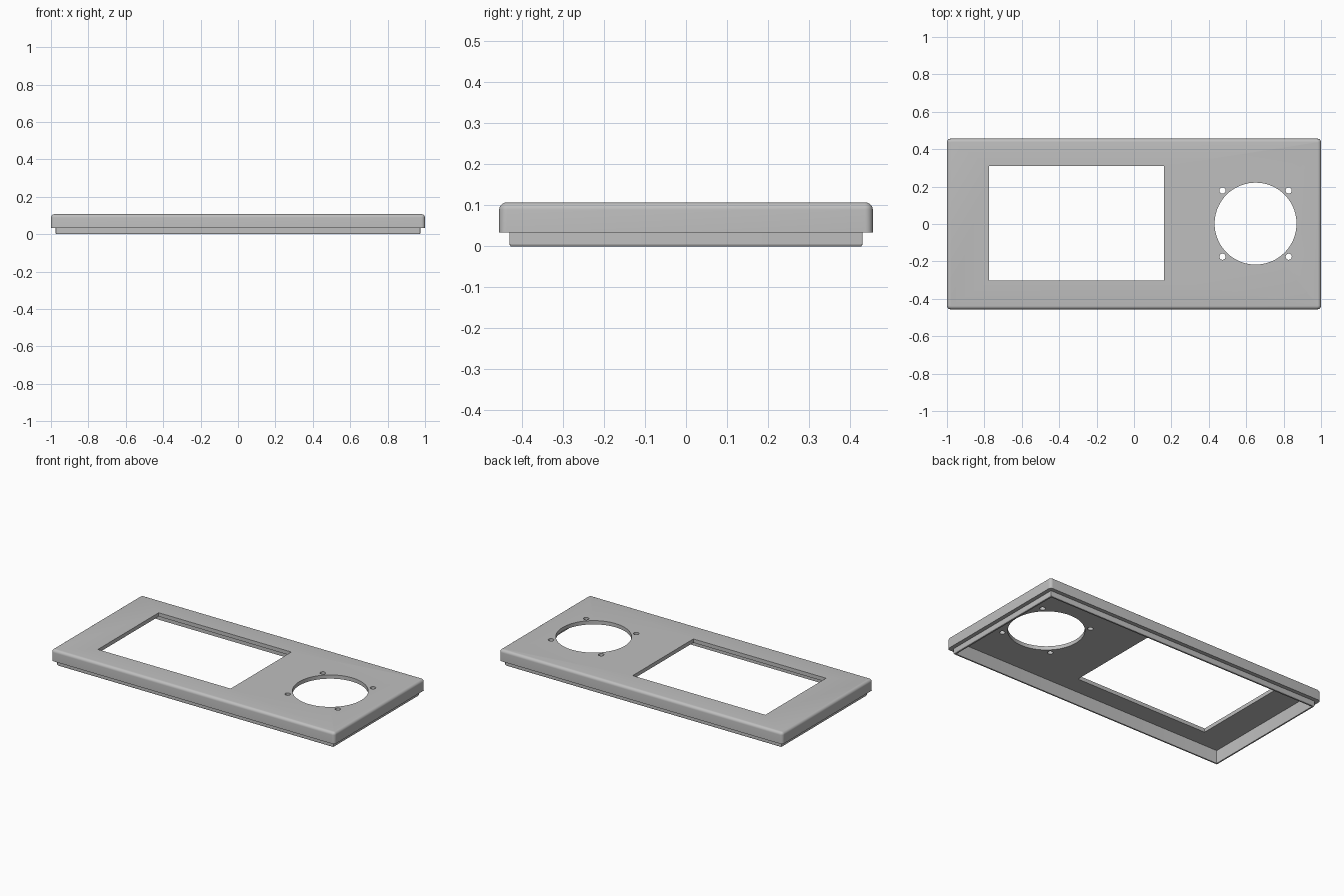
import bpy
import bmesh
from math import sin, cos, pi

HALF_X, HALF_Y, TOP = 1.0, 0.456, 0.107
STEP, CEILING = 0.034, 0.083
FILLET, SEGS = 0.018, 6

default = bpy.data.objects.get("Cube")
if default:
    bpy.data.objects.remove(default)

grey = bpy.data.materials.new("plain_grey")
grey.use_nodes = True
colour = (0.52, 0.52, 0.52, 1)
grey.diffuse_color = colour
grey.node_tree.nodes["Principled BSDF"].inputs["Base Color"].default_value = colour


def make_object(name, bm):
    bmesh.ops.recalc_face_normals(bm, faces=bm.faces)
    mesh = bpy.data.meshes.new(name)
    bm.to_mesh(mesh)
    bm.free()
    mesh.materials.append(grey)
    obj = bpy.data.objects.new(name, mesh)
    bpy.context.collection.objects.link(obj)
    return obj


def rounded_ring(bm, inset, z, radius):
    """Rectangle loop with rounded corners, inset from the outer outline."""
    cx, cy = HALF_X - inset - radius, HALF_Y - inset - radius
    verts = []
    for corner, (sx, sy) in enumerate([(1, 1), (-1, 1), (-1, -1), (1, -1)]):
        for i in range(SEGS + 1):
            a = (corner + i / SEGS) * pi / 2
            verts.append(bm.verts.new((sx * cx + radius * cos(a),
                                       sy * cy + radius * sin(a), z)))
    return verts


# Cover: profile swept from the inner ceiling, round the lip, up to the top
profile = [
    (0.037, CEILING, 0.002),
    (0.037, 0, 0.002),
    (0.028, 0, 0.002),
    (0.025, 0.005, 0.003),
    (0.025, STEP, 0.003),
    (0, STEP, FILLET),
]
for i in range(SEGS + 1):
    a = i / SEGS * pi / 2
    inset = FILLET * (1 - cos(a))
    profile.append((inset, TOP - FILLET + FILLET * sin(a),
                    FILLET - inset + 0.002))

bm = bmesh.new()
rings = [rounded_ring(bm, *p) for p in profile]
for low, high in zip(rings, rings[1:]):
    for i in range(len(low)):
        j = (i + 1) % len(low)
        bm.faces.new((low[i], low[j], high[j], high[i]))
bm.faces.new(rings[0])
bm.faces.new(rings[-1])
cover = make_object("panel_cover", bm)


def cut(cutter):
    cutter.hide_render = True
    cutter.hide_viewport = True
    mod = cover.modifiers.new(cutter.name, "BOOLEAN")
    mod.operation = "DIFFERENCE"
    mod.solver = "EXACT"
    mod.object = cutter


def round_cutter(name, x, y, radius, sides):
    bm = bmesh.new()
    bmesh.ops.create_cone(bm, cap_ends=True, segments=sides,
                          radius1=radius, radius2=radius, depth=0.2)
    bmesh.ops.translate(bm, verts=bm.verts, vec=(x, y, TOP))
    cut(make_object(name, bm))


# Rectangular window
bm = bmesh.new()
bmesh.ops.create_cube(bm, size=1)
bmesh.ops.scale(bm, verts=bm.verts, vec=(0.936, 0.612, 0.2))
bmesh.ops.translate(bm, verts=bm.verts, vec=(-0.308, 0.003, TOP))
cut(make_object("window_cutter", bm))

# Round opening with four screw holes
round_cutter("round_opening_cutter", 0.65, 0.002, 0.219, 72)
for sx in (-1, 1):
    for sy in (-1, 1):
        round_cutter("screw_hole_cutter", 0.65 + sx * 0.177,
                     0.002 + sy * 0.177, 0.0165, 24)

# Bake the cuts, then drop the cutters
bpy.context.view_layer.update()
baked = bpy.data.meshes.new_from_object(
    cover.evaluated_get(bpy.context.evaluated_depsgraph_get()))
cutters = [m.object for m in cover.modifiers]
cover.modifiers.clear()
cover.data = baked
for cutter in cutters:
    bpy.data.objects.remove(cutter)

# Smooth fillets and bores, sharp edges elsewhere
bpy.ops.object.select_all(action="DESELECT")
cover.select_set(True)
bpy.context.view_layer.objects.active = cover
bpy.ops.object.shade_smooth_by_angle(angle=pi / 6)
